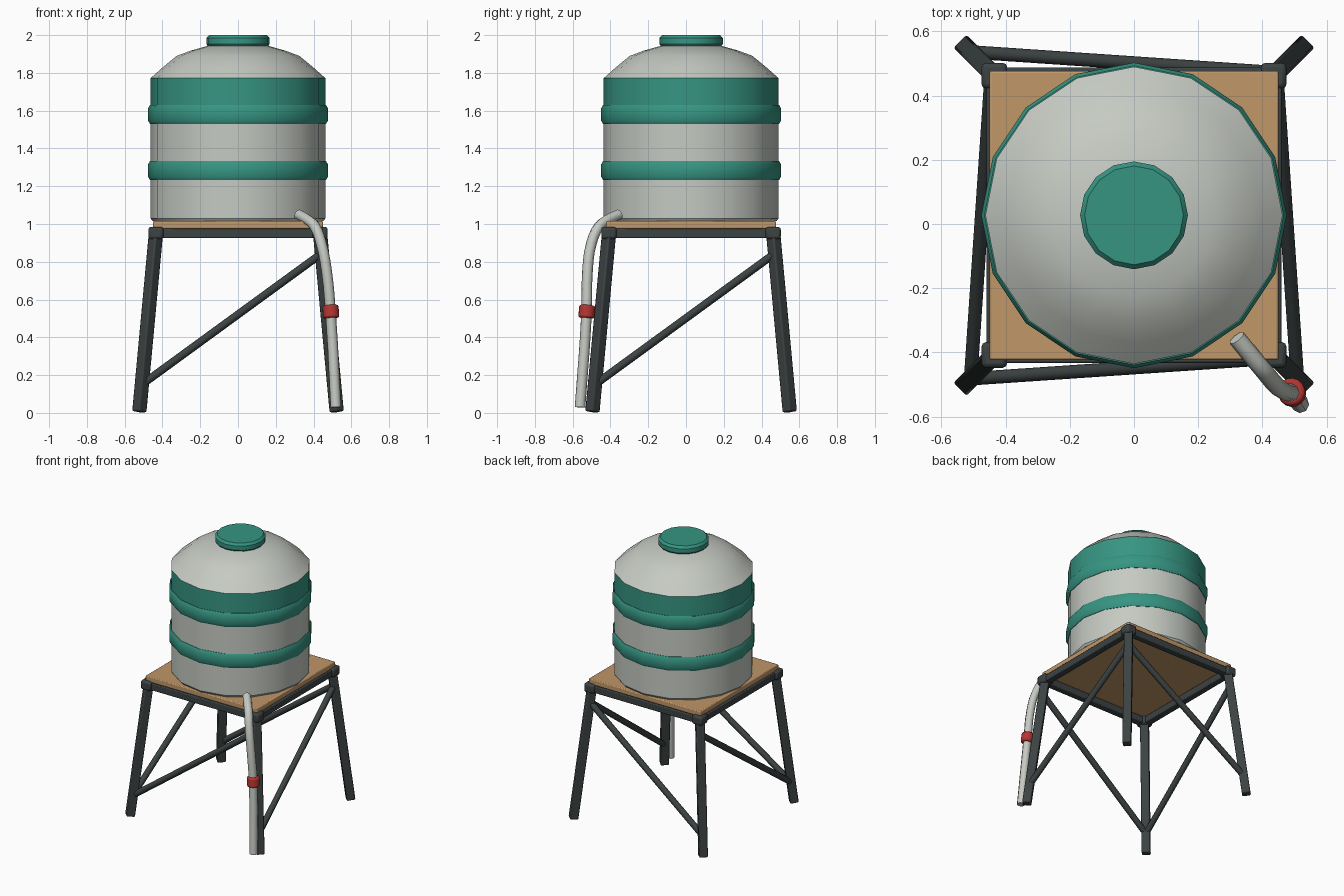
import bpy, bmesh, math
from mathutils import Vector, Matrix

if "Cube" in bpy.data.objects:
    bpy.data.objects.remove(bpy.data.objects["Cube"], do_unlink=True)

YC = 0.027      # the stand and tank sit slightly behind the origin, the pipe in front
SIDES = 16


def material(name, rgb):
    m = bpy.data.materials.new(name)
    m.use_nodes = True
    m.diffuse_color = (*rgb, 1)
    m.node_tree.nodes["Principled BSDF"].inputs["Base Color"].default_value = (*rgb, 1)
    return m


GREY = material("pale grey", (0.56, 0.59, 0.54))
TEAL = material("teal", (0.037, 0.30, 0.225))
WOOD = material("wood", (0.53, 0.31, 0.14))
STEEL = material("dark steel", (0.045, 0.054, 0.055))
RED = material("red", (0.46, 0.036, 0.03))


def finish(name, bm, *mats, bevel=0, angle=30):
    bmesh.ops.recalc_face_normals(bm, faces=bm.faces)
    mesh = bpy.data.meshes.new(name)
    bm.to_mesh(mesh)
    bm.free()
    ob = bpy.data.objects.new(name, mesh)
    bpy.context.collection.objects.link(ob)
    for m in mats:
        mesh.materials.append(m)
    if bevel:
        mod = ob.modifiers.new("rounded edges", "BEVEL")
        mod.width, mod.segments, mod.limit_method = bevel, 2, "ANGLE"
    bpy.ops.object.select_all(action="DESELECT")
    ob.select_set(True)
    bpy.context.view_layer.objects.active = ob
    bpy.ops.object.shade_smooth_by_angle(angle=math.radians(angle))
    return ob


def box(name, centre, size, mat, bevel):
    bm = bmesh.new()
    bmesh.ops.create_cube(bm, size=1, matrix=Matrix.Translation(centre) @ Matrix.Diagonal((*size, 1)))
    return finish(name, bm, mat, bevel=bevel)


def strut(name, a, b, radius, mat, sides, bevel=0, turn=0, angle=30):
    """Prism running from a to b."""
    a, b = Vector(a), Vector(b)
    d = b - a
    bm = bmesh.new()
    rot = d.to_track_quat("Z", "Y").to_matrix().to_4x4() @ Matrix.Rotation(turn, 4, "Z")
    bmesh.ops.create_cone(bm, cap_ends=True, segments=sides, radius1=radius, radius2=radius,
                          depth=d.length, matrix=Matrix.Translation((a + b) / 2) @ rot)
    return finish(name, bm, mat, bevel=bevel, angle=angle)


def lathe(name, profile, mats, teal_above=None, closed=False):
    """Turn a radius/height profile around the tank axis."""
    bm = bmesh.new()
    rings = []
    for r, z in profile:
        rings.append([bm.verts.new((r * math.cos(math.tau * i / SIDES),
                                    YC + r * math.sin(math.tau * i / SIDES), z))
                      for i in range(SIDES)])
    pairs = list(zip(rings, rings[1:]))
    if closed:
        pairs.append((rings[-1], rings[0]))
    for low, high in pairs:
        for i in range(SIDES):
            j = (i + 1) % SIDES
            f = bm.faces.new((low[i], low[j], high[j], high[i]))
            if teal_above:
                z = f.calc_center_median().z
                f.material_index = int(teal_above[0] < z < teal_above[1])
    if not closed:
        bm.faces.new(rings[0][::-1])
        bm.faces.new(rings[-1])
    return finish(name, bm, *mats)


# Tank body with painted shoulder, raised bands and lid
lathe("tank_body", [(0.452, 1.015), (0.463, 1.03), (0.463, 1.58), (0.463, 1.772), (0.40, 1.828),
                    (0.325, 1.89), (0.25, 1.918), (0.165, 1.942), (0.08, 1.95)],
      (GREY, TEAL), teal_above=(1.6, 1.772))
for label, z in (("lower", 1.283), ("upper", 1.58)):
    lathe(label + "_band", [(0.45, z - 0.05), (0.466, z - 0.05), (0.476, z - 0.033),
                            (0.476, z + 0.033), (0.466, z + 0.05), (0.45, z + 0.05)],
          (TEAL,), closed=True)
lathe("tank_lid", [(0.155, 1.935), (0.168, 1.953), (0.168, 1.984), (0.154, 2.0)], (TEAL,))

# Platform and its frame
box("platform", (0, YC, 0.995), (0.9, 0.9, 0.04), WOOD, 0.006)
C = 0.435
for s, fb, lr in ((-1, "front", "right"), (1, "back", "left")):
    box(fb + "_beam", (0, YC + s * C, 0.95), (2 * C, 0.05, 0.05), STEEL, 0.006)
    box(lr + "_beam", (s * C, YC, 0.95), (0.05, 2 * C, 0.05), STEEL, 0.006)


def leg_point(sx, sy, z):
    spread = 0.523 - 0.093 * z
    return Vector((sx * spread, YC + sy * spread, z))


# Splayed legs with corner blocks
for sx, lr in ((-1, "right"), (1, "left")):
    for sy, fb in ((-1, "front"), (1, "back")):
        foot, top = leg_point(sx, sy, 0.006), leg_point(sx, sy, 0.95)
        axis = (top - foot).normalized()
        across = Vector((-sy, sx, 0)).normalized()
        frame = Matrix((across, axis.cross(across), axis)).transposed().to_4x4()
        bm = bmesh.new()
        bmesh.ops.create_cube(bm, size=1, matrix=Matrix.Translation((foot + top) / 2) @ frame
                              @ Matrix.Diagonal((0.058, 0.058, (top - foot).length, 1)))
        finish(f"{fb}_{lr}_leg", bm, STEEL, bevel=0.008)
        box(f"{fb}_{lr}_corner_block", (sx * C, YC + sy * C, 0.952), (0.08, 0.08, 0.065), STEEL, 0.014)

# One diagonal brace on each side
for s, fb, lr in ((-1, "front", "right"), (1, "back", "left")):
    strut(fb + "_brace", leg_point(-1, s, 0.15), leg_point(1, s, 0.845), 0.021, STEEL, 8, angle=50)
    strut(lr + "_brace", leg_point(s, -1, 0.15), leg_point(s, 1, 0.845), 0.021, STEEL, 8, angle=50)

# Outlet pipe swept along a bent path
path = [(0.32, -0.355, 1.05), (0.365, -0.41, 1.025), (0.405, -0.458, 0.99), (0.44, -0.5, 0.9),
        (0.468, -0.521, 0.76), (0.49, -0.526, 0.534), (0.518, -0.561, 0.03)]
curve = bpy.data.curves.new("pipe_path", "CURVE")
curve.dimensions, curve.bevel_depth, curve.bevel_resolution = "3D", 0.028, 2
curve.use_fill_caps, curve.resolution_u = True, 3
spline = curve.splines.new("BEZIER")
spline.bezier_points.add(len(path) - 1)
for point, co in zip(spline.bezier_points, path):
    point.co = co
    point.handle_left_type = point.handle_right_type = "AUTO"
curve_ob = bpy.data.objects.new("pipe_path", curve)
bpy.context.collection.objects.link(curve_ob)
bpy.context.view_layer.update()
bm = bmesh.new()
pipe_mesh = bpy.data.meshes.new_from_object(curve_ob.evaluated_get(bpy.context.evaluated_depsgraph_get()))
bm.from_mesh(pipe_mesh)
bpy.data.objects.remove(curve_ob)
bpy.data.meshes.remove(pipe_mesh)
bmesh.ops.remove_doubles(bm, verts=bm.verts, dist=0.0005)
for f in bm.faces:
    f.material_index = 0
finish("outlet_pipe", bm, GREY, angle=50)

# Red coupling on the pipe
strut("pipe_coupling", (0.494, -0.528, 0.502), (0.489, -0.522, 0.57), 0.043, RED, 16, bevel=0.01)
